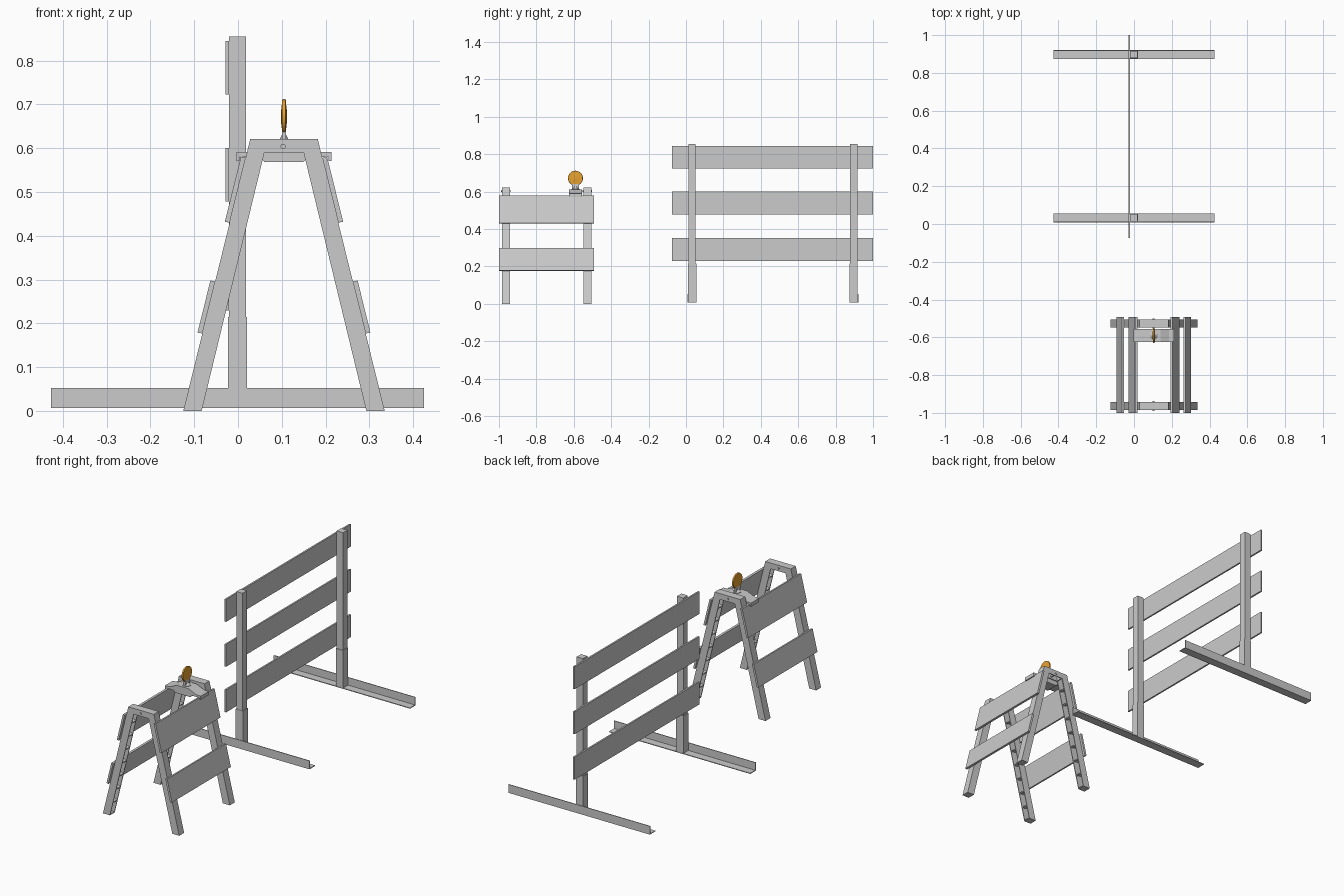
import bpy, bmesh, math
from mathutils import Matrix

if "Cube" in bpy.data.objects:
    bpy.data.objects.remove(bpy.data.objects["Cube"])

CX = 0.105  # centre line of the small A-frame barricade


def finish(name, bm):
    bmesh.ops.recalc_face_normals(bm, faces=bm.faces[:])
    me = bpy.data.meshes.new(name)
    bm.to_mesh(me)
    bm.free()
    ob = bpy.data.objects.new(name, me)
    bpy.context.collection.objects.link(ob)
    return ob


def add_prism(bm, pts, y0, y1):
    """Extrude an x-z outline from y0 to y1."""
    face = bm.faces.new([bm.verts.new((x, y0, z)) for x, z in pts])
    ext = bmesh.ops.extrude_face_region(bm, geom=[face])
    verts = [v for v in ext["geom"] if isinstance(v, bmesh.types.BMVert)]
    bmesh.ops.translate(bm, verts=verts, vec=(0, y1 - y0, 0))


def prism(name, pts, y0, y1):
    bm = bmesh.new()
    add_prism(bm, pts, y0, y1)
    return finish(name, bm)


def box(name, x0, x1, y0, y1, z0, z1):
    return prism(name, [(x0, z0), (x1, z0), (x1, z1), (x0, z1)], y0, y1)


def mirrored(pts):
    return [(2 * CX - x, z) for x, z in pts]


def lathe(name, profile, matrix, steps=32):
    """Revolve (radius, height) profile around z, then place it."""
    bm = bmesh.new()
    vs = [bm.verts.new((r, 0, h)) for r, h in profile]
    edges = [bm.edges.new(p) for p in zip(vs, vs[1:])]
    bmesh.ops.spin(bm, geom=vs + edges, axis=(0, 0, 1), cent=(0, 0, 0),
                   angle=2 * math.pi, steps=steps)
    bmesh.ops.remove_doubles(bm, verts=bm.verts[:], dist=1e-5)
    bmesh.ops.transform(bm, matrix=matrix, verts=bm.verts[:])
    ob = finish(name, bm)
    bpy.context.view_layer.objects.active = ob
    ob.select_set(True)
    bpy.ops.object.shade_smooth_by_angle(angle=math.radians(35))
    ob.select_set(False)
    return ob


# Large barricade: three boards
for name, z0, z1 in (("lower", 0.23, 0.353), ("middle", 0.478, 0.6), ("upper", 0.723, 0.845)):
    box(name + "_long_board", -0.029, -0.02, -0.074, 1.0, z0, z1)

# Large barricade: posts, sleeves and angle-iron feet
for side, wall, s in (("near", 0.009, 1), ("far", 0.921, -1)):
    def span(a, b):
        return sorted((wall + s * a, wall + s * b))
    box(side + "_post", -0.02, 0.018, *span(0.005, 0.043), 0.012, 0.855)
    box(side + "_post_sleeve", -0.023, 0.021, *span(0.003, 0.046), 0.011, 0.215)
    box(side + "_foot_wall", -0.427, 0.425, *span(0, 0.004), 0.007, 0.053)
    box(side + "_foot_flange", -0.427, 0.425, *span(0.004, 0.047), 0.007, 0.011)


# A-frame: hollow channel legs with cross ribs, open on the inner side
half_out = [(-0.125, 0), (0.028, 0.621)]
half_in = [(-0.083, 0), (0.06, 0.589)]
half_skin = [(-0.12, 0), (0.032, 0.616)]


def arch(outer, inner):
    return outer + mirrored(outer)[::-1] + mirrored(inner) + inner[::-1]


def x_at(line, z):
    (xa, za), (xb, zb) = line
    return xa + (xb - xa) * (z - za) / (zb - za)


def channel_frame(name, y0, y1):
    bm = bmesh.new()
    t = 0.004
    add_prism(bm, arch(half_out, half_in), y0, y0 + t)
    add_prism(bm, arch(half_out, half_in), y1 - t, y1)
    add_prism(bm, arch(half_out, half_skin), y0 + t, y1 - t)
    ribs = [[(-0.12, 0), (-0.083, 0), (-0.082, 0.005), (-0.119, 0.005)]]
    for i in range(7):
        z = 0.085 + i * 0.077
        ribs.append([(x_at(half_skin, z), z), (x_at(half_in, z - 0.01), z - 0.01),
                     (x_at(half_in, z - 0.015), z - 0.015),
                     (x_at(half_skin, z - 0.005), z - 0.005)])
    ribs.append([(0.06, 0.589), (0.065, 0.589), (0.065, 0.616), (0.06, 0.616)])
    for r in ribs:
        add_prism(bm, r, y0 + t, y1 - t)
        add_prism(bm, mirrored(r), y0 + t, y1 - t)
    finish(name, bm)
    # bolt through the crossbar
    lathe(name + "_bolt", [(0, -0.026), (0.006, -0.026), (0.006, 0.026), (0, 0.026)],
          Matrix.Translation((CX - 0.002, (y0 + y1) / 2, 0.604)) @ Matrix.Rotation(math.pi / 2, 4, 'X'), 12)


channel_frame("front_a_frame", -0.984, -0.942)
channel_frame("rear_a_frame", -0.549, -0.506)

# A-frame: sloping boards on the outer faces of the legs
for name, z0, z1 in (("lower", 0.177, 0.296), ("upper", 0.43, 0.578)):
    xa, xb = x_at(half_out, z0), x_at(half_out, z1)
    pts = [(xa, z0), (xb, z1), (xb - 0.011, z1 - 0.002 + 0.004), (xa - 0.011, z0 + 0.002)]
    prism("left_" + name + "_board", pts, -1.0, -0.493)
    prism("right_" + name + "_board", mirrored(pts), -1.0, -0.493)

# Warning light: saddle bracket spanning the boards
left = [(0.06, 0.569), (0.05, 0.58), (0.003, 0.58), (0.003, 0.571), (-0.003, 0.571),
        (-0.003, 0.591), (0.025, 0.592), (0.07, 0.612)]
prism("light_bracket", left + mirrored(left)[::-1], -0.625, -0.556)

# Warning light: neck and round lens
LY = -0.591
lathe("light_neck", [(0, 0.609), (0.022, 0.609), (0.022, 0.614), (0.01, 0.621),
                     (0.005, 0.63), (0.005, 0.638), (0, 0.638)],
      Matrix.Translation((CX, LY, 0)), 24)
box("light_neck_bar", CX - 0.005, CX + 0.005, LY - 0.019, LY + 0.019, 0.612, 0.64)
lens = lathe("light_lens", [(0, -0.007), (0.018, -0.0062), (0.031, -0.0045), (0.034, -0.005),
                            (0.039, -0.004), (0.04, 0), (0.039, 0.004), (0.034, 0.005),
                            (0.031, 0.0045), (0.018, 0.0062), (0, 0.007)],
             Matrix.Translation((CX, LY, 0.672)) @ Matrix.Rotation(math.pi / 2, 4, 'Y'), 40)
amber = bpy.data.materials.new("amber")
amber.diffuse_color = (0.8, 0.36, 0.03, 1)
amber.use_nodes = True
amber.node_tree.nodes["Principled BSDF"].inputs["Base Color"].default_value = amber.diffuse_color
lens.data.materials.append(amber)
